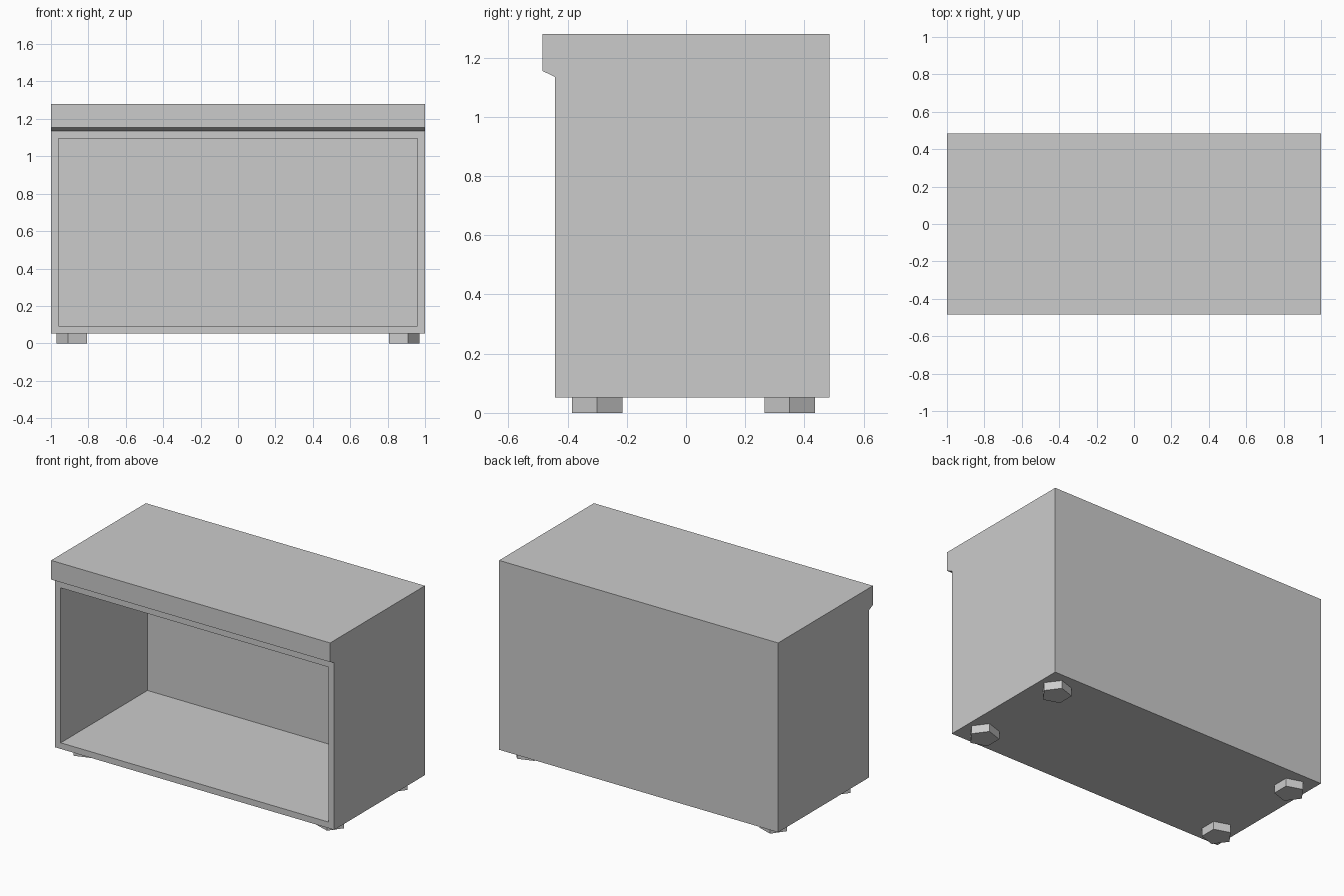
import bpy
import bmesh
from math import pi
from mathutils import Vector, Matrix

default_cube = bpy.data.objects.get("Cube")
if default_cube:
    bpy.data.objects.remove(default_cube, do_unlink=True)

grey = bpy.data.materials.new("plain_grey")
grey.use_nodes = True
colour = (0.6, 0.6, 0.6, 1.0)
grey.diffuse_color = colour
grey.node_tree.nodes["Principled BSDF"].inputs["Base Color"].default_value = colour


def make_object(name, bm):
    bmesh.ops.recalc_face_normals(bm, faces=bm.faces)
    mesh = bpy.data.meshes.new(name)
    bm.to_mesh(mesh)
    bm.free()
    mesh.materials.append(grey)
    obj = bpy.data.objects.new(name, mesh)
    bpy.context.collection.objects.link(obj)
    return obj


# Cabinet: side profile with an overhanging front lip, extruded across the width
BACK, FRONT, LIP = 0.485, -0.443, -0.485
BASE, TOP = 0.052, 1.279
profile = [(BACK, BASE), (BACK, TOP), (LIP, TOP), (LIP, 1.155), (FRONT, 1.135), (FRONT, BASE)]
bm = bmesh.new()
side = bm.faces.new([bm.verts.new((-1, y, z)) for y, z in profile])
swept = bmesh.ops.extrude_face_region(bm, geom=[side])
bmesh.ops.translate(bm, vec=(2, 0, 0),
                    verts=[v for v in swept["geom"] if isinstance(v, bmesh.types.BMVert)])
bmesh.ops.recalc_face_normals(bm, faces=bm.faces)

# Open compartment: inset the front panel and push it back
front = next(f for f in bm.faces
             if f.normal.y < -0.99 and abs(f.calc_center_median().y - FRONT) < 0.001)
bmesh.ops.inset_region(bm, faces=[front], thickness=0.056)
pushed = bmesh.ops.extrude_discrete_faces(bm, faces=[front])["faces"][0]
bmesh.ops.translate(bm, vec=Vector((0, 0.888, 0)), verts=list(pushed.verts))
make_object("cabinet", bm)

# Four five-sided feet, each pointing outwards
for side_name, sx in (("left", 1), ("right", -1)):
    for end_name, y in (("front", -0.3), ("back", 0.35)):
        bm = bmesh.new()
        bmesh.ops.create_cone(bm, cap_ends=True, segments=5,
                              radius1=0.09, radius2=0.09, depth=BASE)
        # Turn one corner to face outwards
        corner = max(bm.verts, key=lambda v: v.co.y)
        turn = Vector((corner.co.x, corner.co.y)).angle_signed(Vector((1, 0)))
        angle = -turn + (pi if sx < 0 else 0)
        bmesh.ops.transform(bm, verts=bm.verts, matrix=Matrix.Translation(
            (sx * 0.88, y, BASE / 2)) @ Matrix.Rotation(angle, 4, "Z"))
        make_object(f"{end_name}_{side_name}_foot", bm)
